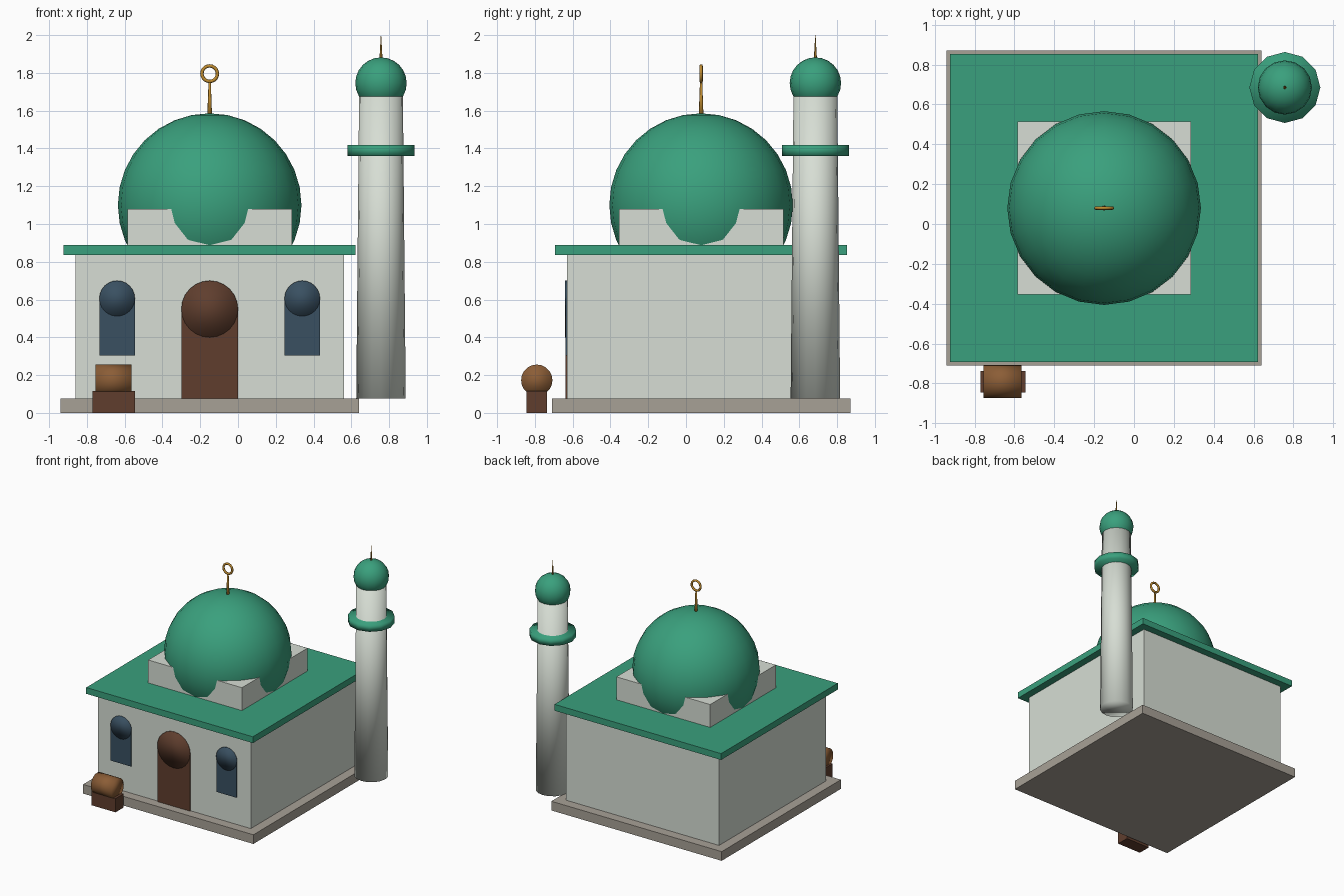
import bpy, math

if "Cube" in bpy.data.objects:
    bpy.data.objects.remove(bpy.data.objects["Cube"])

CX, CY = -0.15, 0.08      # centre of the prayer hall
MX, MY = 0.757, 0.685     # centre of the tower


def mat(name, rgb):
    m = bpy.data.materials.new(name)
    m.diffuse_color = (*rgb, 1)
    m.use_nodes = True
    m.node_tree.nodes["Principled BSDF"].inputs["Base Color"].default_value = m.diffuse_color
    return m


GREEN = mat("green", (0.042, 0.352, 0.205))
WHITE = mat("off_white", (0.68, 0.73, 0.66))
STONE = mat("stone", (0.39, 0.355, 0.305))
DARK = mat("dark_wood", (0.115, 0.048, 0.027))
BLUE = mat("window_blue", (0.041, 0.08, 0.12))
TAN = mat("light_wood", (0.26, 0.11, 0.037))
GOLD = mat("gold", (0.52, 0.26, 0.03))


def finish(name, m, smooth=False):
    ob = bpy.context.object
    ob.name = name
    ob.data.materials.append(m)
    if smooth:
        bpy.ops.object.shade_smooth()
    return ob


def box(name, m, x, y, z):
    """Box from (min, max) pairs."""
    bpy.ops.mesh.primitive_cube_add(
        size=1, location=[(a + b) / 2 for a, b in (x, y, z)])
    ob = finish(name, m)
    ob.scale = [b - a for a, b in (x, y, z)]
    return ob


def square(name, m, half, z0, z1):
    return box(name, m, (CX - half, CX + half), (CY - half, CY + half), (z0, z1))


def cone(name, m, x, y, z0, z1, r0, r1, n):
    bpy.ops.mesh.primitive_cone_add(vertices=n, radius1=r0, radius2=r1,
                                    depth=z1 - z0, location=(x, y, (z0 + z1) / 2))
    return finish(name, m, True)


def ball(name, m, loc, r, n, rings):
    bpy.ops.mesh.primitive_uv_sphere_add(segments=n, ring_count=rings,
                                         radius=r, location=loc)
    return finish(name, m, True)


def rod(name, m, loc, r, length, rot, n):
    bpy.ops.mesh.primitive_cylinder_add(vertices=n, radius=r, depth=length,
                                        location=loc, rotation=rot)
    return finish(name, m, True)


# Prayer hall: plinth, walls, roof slab, square drum, dome
square("plinth", STONE, 0.79, 0, 0.077)
square("walls", WHITE, 0.71, 0.077, 0.835)
square("roof_slab", GREEN, 0.773, 0.835, 0.888)
square("drum", WHITE, 0.435, 0.888, 1.08)
ball("dome", GREEN, (CX, CY, 1.10), 0.486, 24, 16)

# Dome finial with ring
cone("finial_rod", GOLD, CX, CY, 1.56, 1.755, 0.013, 0.006, 8)
bpy.ops.mesh.primitive_torus_add(major_segments=20, minor_segments=8,
                                 major_radius=0.041, minor_radius=0.009,
                                 location=(CX, CY, 1.796),
                                 rotation=(math.pi / 2, 0, 0))
finish("finial_ring", GOLD, True)


# Arched openings on the front wall
def arch(name, m, x, r, z0, zc):
    wall = CY - 0.71
    box(name + "_panel", m, (x - r, x + r), (wall - 0.009, wall + 0.005), (z0, zc))
    rod(name + "_arch", m, (x, wall - 0.003, zc), r, 0.016,
        (math.pi / 2, 0, 0), 24)


arch("door", DARK, CX, 0.15, 0.077, 0.55)
for side, label in ((-1, "left"), (1, "right")):
    arch(label + "_window", BLUE, CX + side * 0.49, 0.094, 0.305, 0.606)

# Tower: shaft, balcony, cap, spike
cone("tower_shaft", WHITE, MX, MY, 0.077, 1.68, 0.131, 0.116, 16)
cone("tower_balcony", GREEN, MX, MY, 1.36, 1.417, 0.178, 0.178, 12)
ball("tower_cap", GREEN, (MX, MY, 1.746), 0.136, 16, 12)
cone("tower_spike", GOLD, MX, MY, 1.86, 2.0, 0.009, 0.001, 8)

# Large drum on its stand by the front corner
box("stand", DARK, (-0.77, -0.545), (-0.845, -0.737), (0, 0.115))
rod("barrel", TAN, (-0.66, -0.79, 0.173), 0.083, 0.19, (0, math.pi / 2, 0), 20)
